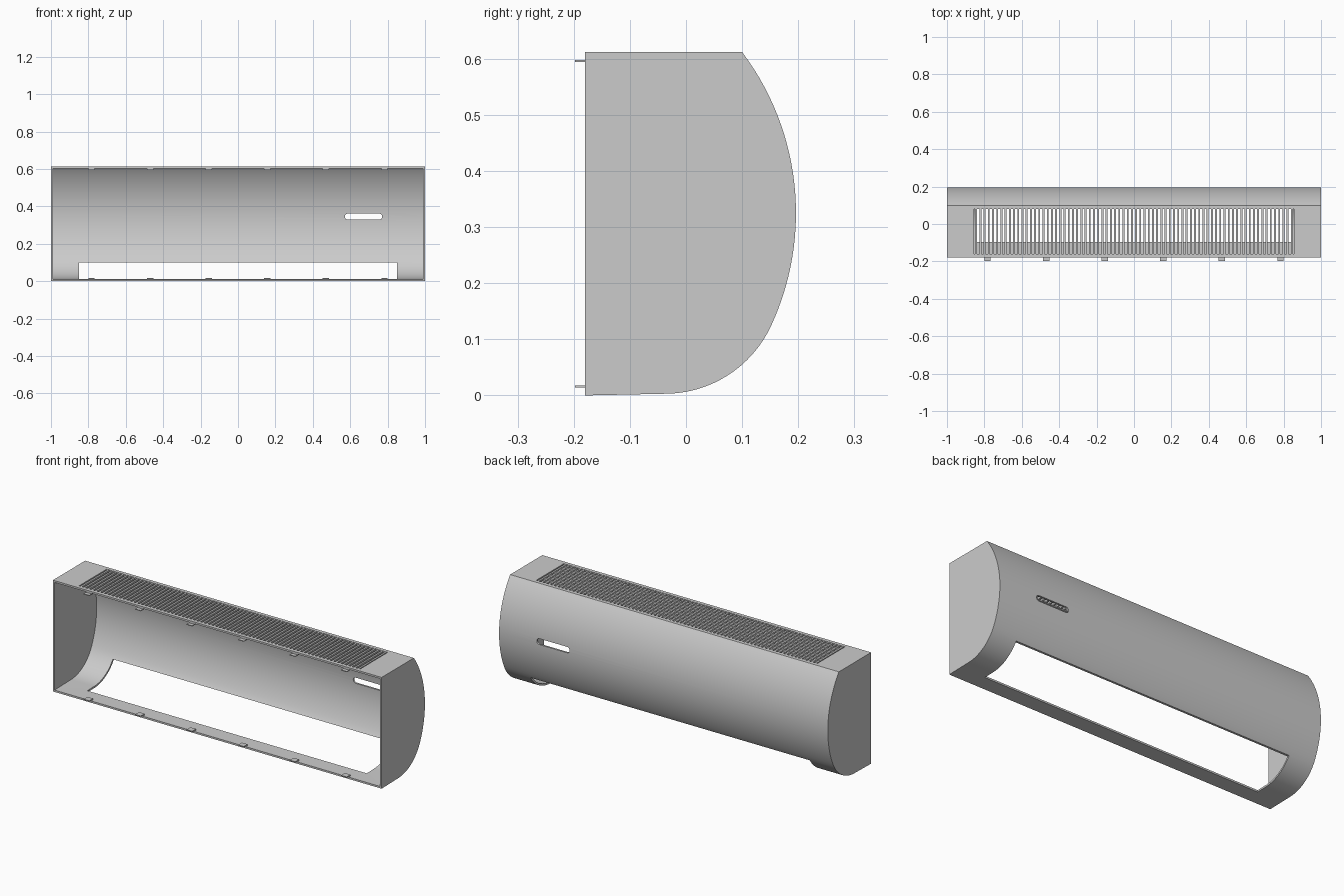
import bpy, bmesh, math

cube = bpy.data.objects.get("Cube")
if cube:
    bpy.data.objects.remove(cube, do_unlink=True)

WALL = 0.01
TOP = 0.612
FRONT = -0.18

grey = bpy.data.materials.new("light grey plastic")
grey.use_nodes = True
colour = (0.6, 0.6, 0.6, 1)
grey.diffuse_color = colour
grey.node_tree.nodes["Principled BSDF"].inputs["Base Color"].default_value = colour


def make_object(name, bm):
    bmesh.ops.recalc_face_normals(bm, faces=bm.faces)
    mesh = bpy.data.meshes.new(name)
    bm.to_mesh(mesh)
    bm.free()
    mesh.materials.append(grey)
    obj = bpy.data.objects.new(name, mesh)
    bpy.context.collection.objects.link(obj)
    return obj


def add_box(bm, low, high):
    verts = bmesh.ops.create_cube(bm, size=1)["verts"]
    for v in verts:
        for i in range(3):
            v.co[i] = low[i] if v.co[i] < 0 else high[i]


def prism(bm, points, offset):
    face = bm.faces.new([bm.verts.new(p) for p in points])
    result = bmesh.ops.extrude_face_region(bm, geom=[face], use_keep_orig=True)
    moved = [g for g in result["geom"] if isinstance(g, bmesh.types.BMVert)]
    bmesh.ops.translate(bm, verts=moved, vec=offset)


def arc(cy, cz, radius, start, end, steps):
    for i in range(steps + 1):
        a = math.radians(start + (end - start) * i / steps)
        yield cy + radius * math.cos(a), cz + radius * math.sin(a)


# Curved cover: side profile of two tangent arcs, open at the front
profile = [(FRONT, TOP)]
profile += list(arc(-0.281, 0.325, 0.477, 37, -25, 28))
profile += list(arc(-0.0377, 0.2115, 0.2085, -25, -90, 16))[1:]
profile.append((FRONT, 0))
bm = bmesh.new()
prism(bm, [(-1, y, min(z, TOP)) for y, z in profile], (2, 0, 0))
open_face = [f for f in bm.faces if all(abs(v.co.y - FRONT) < 1e-4 for v in f.verts)]
bmesh.ops.delete(bm, geom=open_face, context="FACES_ONLY")
cover = make_object("cover_shell", bm)
solid = cover.modifiers.new("wall", "SOLIDIFY")
solid.thickness = WALL
solid.offset = -1
solid.use_even_offset = True

# Cutters: air outlet, top intake and rounded display slot
bm = bmesh.new()
add_box(bm, (-0.85, -0.095, -0.1), (0.85, 0.4, 0.1))
outlet = make_object("outlet_cutter", bm)
bm = bmesh.new()
add_box(bm, (-0.855, -0.16, TOP - 0.05), (0.855, 0.08, TOP + 0.05))
intake = make_object("intake_cutter", bm)
bm = bmesh.new()
ends = list(arc(0.755, 0.345, 0.016, -90, 90, 10)) + list(arc(0.587, 0.345, 0.016, 90, 270, 10))
prism(bm, [(x, 0.1, z) for x, z in ends], (0, 0.2, 0))
slot = make_object("slot_cutter", bm)

for cutter in (outlet, intake, slot):
    cut = cover.modifiers.new(cutter.name, "BOOLEAN")
    cut.operation = "DIFFERENCE"
    cut.solver = "EXACT"
    cut.object = cutter
    cutter.hide_render = True

bpy.ops.object.select_all(action="DESELECT")
bpy.context.view_layer.objects.active = cover
cover.select_set(True)
for name in [m.name for m in cover.modifiers]:
    bpy.ops.object.modifier_apply(modifier=name)
bpy.ops.object.shade_smooth_by_angle(angle=math.radians(25))
for cutter in (outlet, intake, slot):
    bpy.data.objects.remove(cutter, do_unlink=True)

# Intake grille: thin slats running front to back
bm = bmesh.new()
count = 76
for i in range(count):
    x = -0.844 + 1.688 * i / (count - 1)
    add_box(bm, (x - 0.005, -0.162, TOP - WALL), (x + 0.005, 0.082, TOP - 0.001))
make_object("intake_grille", bm)

# Mounting clips along the upper and lower front edges
bm = bmesh.new()
for x in (-0.783, -0.47, -0.157, 0.157, 0.47, 0.783):
    for upper in (False, True):
        def place(z):
            return TOP - z if upper else z
        for y0, y1, z0, z1 in ((-0.198, -0.165, 0.014, 0.018), (-0.178, -0.165, 0.006, 0.014)):
            low, high = sorted((place(z0), place(z1)))
            add_box(bm, (x - 0.017, y0, low), (x + 0.017, y1, high))
make_object("mounting_clips", bm)
